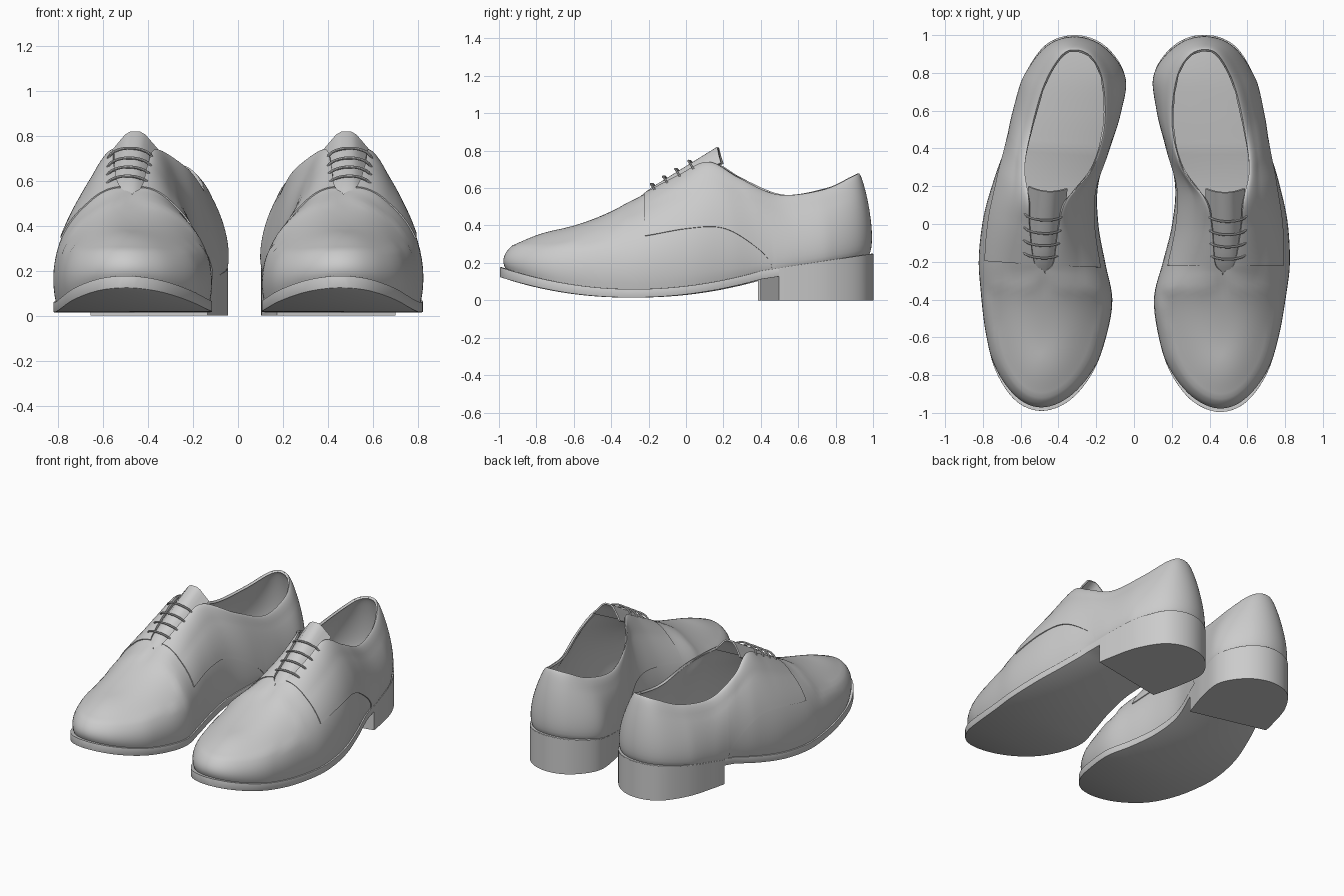
import bpy, bmesh
from math import sin, cos, pi, sqrt
from mathutils import Vector, Matrix

if "Cube" in bpy.data.objects:
    bpy.data.objects.remove(bpy.data.objects["Cube"])

# Stations round one shoe: sole outline x, y, then matching ridge / collar x, y, z
ST = [
    (.445, -.995, .47, -.62, .382), (.585, -.95, .47, -.60, .39), (.70, -.80, .47, -.55, .408),
    (.765, -.60, .47, -.42, .46), (.805, -.38, .47, -.27, .54), (.824, -.20, .53, -.21, .575),
    (.81, .02, .565, -.03, .67), (.765, .22, .578, .12, .735), (.715, .40, .61, .28, .65),
    (.685, .58, .585, .49, .56), (.635, .78, .53, .73, .585), (.53, .945, .45, .885, .655),
    (.375, 1.0, .375, .92, .675), (.22, .95, .29, .885, .655), (.11, .80, .225, .76, .595),
    (.125, .60, .205, .52, .56), (.175, .40, .26, .29, .65), (.22, .20, .385, .12, .735),
    (.205, .0, .415, -.03, .67), (.155, -.20, .43, -.21, .575), (.107, -.38, .47, -.27, .54),
    (.125, -.57, .47, -.42, .46), (.185, -.77, .47, -.55, .408), (.30, -.93, .47, -.60, .39)]
NS = len(ST)
parts = []


def station(u):
    """Smooth closed interpolation of the station table."""
    i, t = int(u // 1), u % 1
    a, b, c, d = (ST[(i + k) % NS] for k in (-1, 0, 1, 2))
    v = [.5 * (2 * q + (r - p) * t + (2 * p - 5 * q + 4 * r - s) * t * t
               + (3 * q - p - 3 * r + s) * t ** 3) for p, q, r, s in zip(a, b, c, d)]
    if i < 4 or i >= 20:
        v[2] = .47
    return v


def sole_z(y):
    """Height of the top of the sole: toe spring, ball, waist, heel seat."""
    if y > .4:
        return .157 + .155 * (y - .4)
    return .06 + (.23 if y < -.28 else .21) * (y + .28) ** 2


def skin(u, s):
    """Point on the leather: s runs from the sole (0) to the ridge or collar (1)."""
    ox, oy, tx, ty, tz = station(u)
    k = min(1, max(0, (ty + .4) / .9))
    p = 1 + .4 * k * k * (3 - 2 * k)
    a = s * pi / 2
    h = 1 - max(0, cos(a)) ** p
    o, t = Vector((ox, oy)), Vector((tx, ty))
    end = min(1, max(0, (-oy - .7) / .25)) + min(1, max(0, (oy - .75) / .2))
    shift = (.012 + .018 * end) * (1 - s) ** 6
    shift -= .022 * (1 - .8 * end) * sin(pi * min(1, s * 1.5)) * min(1, (t - o).length / .2)
    xy = o + (t - o) * h + (t - o).normalized() * shift
    zb = sole_z(oy) - .008
    return (xy.x, xy.y, zb + (tz - zb) * sin(a) ** p)


def finish(ob, angle=.6):
    bpy.ops.object.select_all(action='DESELECT')
    ob.select_set(True)
    bpy.context.view_layer.objects.active = ob
    bpy.ops.object.convert(target='MESH')
    bpy.ops.object.shade_smooth_by_angle(angle=angle)
    parts.append(bpy.context.view_layer.objects.active)


def make(name, verts, faces, solid=None, bevel=None, weld=0, recalc=False):
    me = bpy.data.meshes.new(name)
    me.from_pydata(verts, [], faces)
    bm = bmesh.new()
    bm.from_mesh(me)
    if weld:
        # join the two halves along the ridge and relax the toe
        bmesh.ops.remove_doubles(bm, verts=bm.verts, dist=weld)
        soft = [v for v in bm.verts if v.co.y < -.36 and v.co.z > .3 and not v.is_boundary]
        for _ in range(40):
            bmesh.ops.smooth_vert(bm, verts=soft, factor=.5,
                                  use_axis_x=True, use_axis_y=True, use_axis_z=True)
    if recalc:
        bmesh.ops.recalc_face_normals(bm, faces=bm.faces)
    bm.to_mesh(me)
    bm.free()
    ob = bpy.data.objects.new(name, me)
    bpy.context.collection.objects.link(ob)
    if solid:
        m = ob.modifiers.new("thickness", 'SOLIDIFY')
        m.thickness, m.offset = solid
    if bevel:
        m = ob.modifiers.new("edge", 'BEVEL')
        m.width, m.segments, m.limit_method, m.angle_limit = bevel, 2, 'ANGLE', 1.0
    finish(ob)


def grid_faces(cols, rows, closed=False):
    n = cols if closed else cols - 1
    return [(i * rows + j, (i + 1) % cols * rows + j, (i + 1) % cols * rows + j + 1, i * rows + j + 1)
            for i in range(n) for j in range(rows - 1)]


# Upper: full leather body from sole to ridge and collar
K, R = 6, 21
N = NS * K
make("upper", [skin(i / K, j / (R - 1)) for i in range(N) for j in range(R)],
     grid_faces(N, R, True), solid=(.01, -1), weld=.004)

# Quarter: overlaid lacing flaps, running round the heel
U0, U1, C, R = 4.9, 19.1, 143, 19
verts = []
for i in range(C):
    u = U0 + (U1 - U0) * i / (C - 1)
    v = min(u - U0, U1 - u)
    lo = .39 * sqrt(max(0, 1 - (v / 3.5) ** 3))
    verts += [skin(u, lo + (1 - lo) * j / (R - 1)) for j in range(R)]
make("quarter", verts, grid_faces(C, R), solid=(.006, 1))

# Sole: curved slab following the outline
rim = [station(i / K)[:2] for i in range(N)]
top = [(x, y, sole_z(y)) for x, y in rim]
low = [(x, y, sole_z(y) - .045 - .012 * max(0, -y - .3)) for x, y in rim]
faces = [(i, (i + 1) % N, N + (i + 1) % N, N + i) for i in range(N)]
for i in range(N // 2):
    a, b, c, d = i, i + 1, (N - i - 1) % N, (N - i) % N
    cap = list(dict.fromkeys((a, b, c, d)))
    faces += [cap, [N + k for k in reversed(cap)]]
make("sole", top + low, faces, bevel=.007, recalc=True)

# Heel block with a slanted front face, wrapping the sole edge
H = 60
rim = [station(8.55 + 7.45 * i / (H - 1))[:2] for i in range(H)]
rim = [(.4 + (x - .4) * 1.006, .7 + (y - .7) * 1.006) for x, y in rim]
verts = [(x, y, 0) for x, y in rim] + [(x, y, sole_z(y) - .003) for x, y in rim]
faces = [(i, (i + 1) % H, H + (i + 1) % H, H + i) for i in range(H)]
faces += [list(range(H))[::-1], list(range(H, 2 * H))]
make("heel_block", verts, faces, recalc=True)


# Tongue under the laces
def tongue_z(y):
    return .588 + .62 * (y + .19) - .3 * max(0, -.2 - y)


verts = []
for i in range(11):
    x = -1 + i / 5
    for j in range(13):
        f = j / 12
        y = -.30 + .47 * f
        verts.append((.49 - .008 * f + x * (.085 + .012 * f), y + .02 * x * x * f,
                      tongue_z(y) - (.045 + .035 * f) * max(0, abs(x) - .3) / .7))
make("tongue", verts, [f[::-1] for f in grid_faces(11, 13)], solid=(.01, -1))

# Laces: four arched bars
for n, y in enumerate((.03, -.04, -.105, -.17)):
    cu = bpy.data.curves.new("lace", 'CURVE')
    cu.dimensions, cu.bevel_depth, cu.bevel_resolution, cu.use_fill_caps = '3D', .0065, 2, True
    sp = cu.splines.new('NURBS')
    z = tongue_z(y)
    pts = [(-.105, .02, -.04), (-.095, .0, -.005), (-.045, -.015, .018), (0, -.018, .022),
           (.045, -.015, .018), (.095, .0, -.005), (.105, .02, -.04)]
    sp.points.add(len(pts) - 1)
    for p, (dx, dy, dz) in zip(sp.points, pts):
        p.co = (.496 + dx, y + dy, z + dz, 1)
    sp.use_endpoint_u, sp.order_u = True, 3
    ob = bpy.data.objects.new("lace_%d" % (n + 1), cu)
    bpy.context.collection.objects.link(ob)
    finish(ob)

# Left shoe: mirrored copy, turned slightly
M = Matrix.Translation((.014, -.022, 0)) @ Matrix.Rotation(-.058, 4, 'Z') @ Matrix.Scale(-1, 4, (1, 0, 0))
for ob in list(parts):
    me = ob.data.copy()
    me.transform(M)
    me.flip_normals()
    twin = bpy.data.objects.new("left_" + ob.name, me)
    bpy.context.collection.objects.link(twin)
    ob.name = "right_" + ob.name
